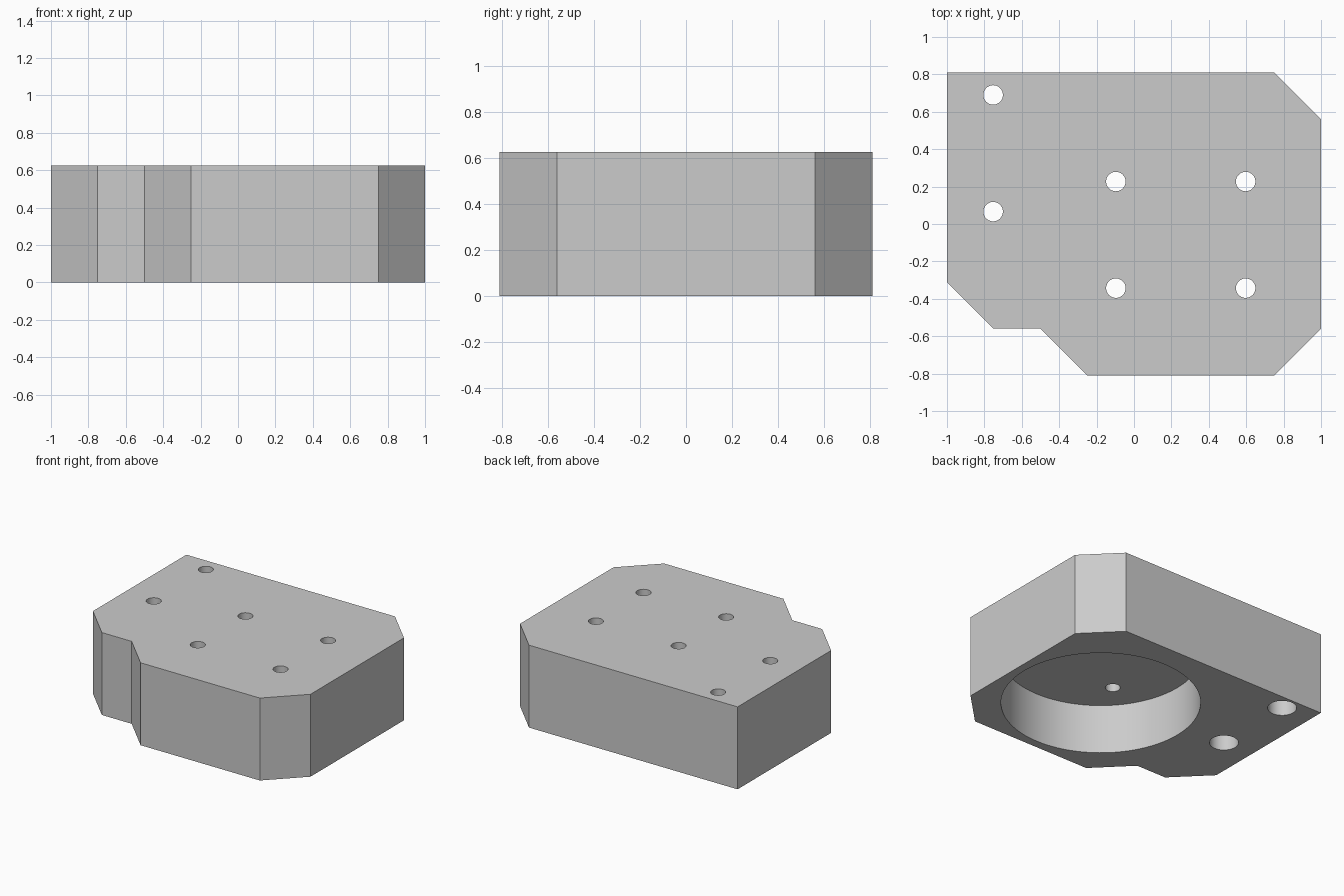
import bpy
import bmesh
import math

cube = bpy.data.objects.get("Cube")
if cube:
    bpy.data.objects.remove(cube, do_unlink=True)

HEIGHT = 0.625
POCKET_DEPTH = 0.375

grey = bpy.data.materials.new("plain_grey")
grey.use_nodes = True
grey.diffuse_color = (0.6, 0.6, 0.6, 1)
grey.node_tree.nodes["Principled BSDF"].inputs["Base Color"].default_value = (0.6, 0.6, 0.6, 1)


def extrude_outline(name, points, bottom, top):
    """Solid prism made from an outline in plan."""
    bm = bmesh.new()
    face = bm.faces.new([bm.verts.new((x, y, bottom)) for x, y in points])
    grown = bmesh.ops.extrude_face_region(bm, geom=[face])["geom"]
    verts = [g for g in grown if isinstance(g, bmesh.types.BMVert)]
    bmesh.ops.translate(bm, verts=verts, vec=(0, 0, top - bottom))
    bmesh.ops.recalc_face_normals(bm, faces=bm.faces)
    mesh = bpy.data.meshes.new(name)
    bm.to_mesh(mesh)
    bm.free()
    mesh.materials.append(grey)
    obj = bpy.data.objects.new(name, mesh)
    bpy.context.collection.objects.link(obj)
    return obj


def drill(body, x, y, radius, bottom, top, sides=48):
    """Cut a round hole in the body, then drop the cutter."""
    ring = [(x + radius * math.cos(math.tau * i / sides),
             y + radius * math.sin(math.tau * i / sides)) for i in range(sides)]
    cutter = extrude_outline("hole_cutter", ring, bottom, top)
    cutter.hide_render = True
    mod = body.modifiers.new("hole", "BOOLEAN")
    mod.operation = "DIFFERENCE"
    mod.solver = "EXACT"
    mod.object = cutter
    bpy.ops.object.modifier_apply(modifier=mod.name)
    bpy.data.objects.remove(cutter, do_unlink=True)


# Block with clipped corners and a stepped front left edge
outline = [(-1, 0.81), (-1, -0.31), (-0.75, -0.56), (-0.5, -0.56), (-0.25, -0.81),
           (0.75, -0.81), (1, -0.56), (1, 0.56), (0.75, 0.81)]
block = extrude_outline("mounting_block", outline, 0, HEIGHT)
bpy.context.view_layer.objects.active = block
block.select_set(True)

# Large round pocket in the underside
px, py = 0.25, -0.058
drill(block, px, py, 0.6875, -0.1, POCKET_DEPTH, 128)

# Four screw holes through the pocket roof
for sx in (-1, 1):
    for sy in (-1, 1):
        drill(block, px + sx * 0.347, py + sy * 0.285, 0.052, 0.3, HEIGHT + 0.1)

# Two side holes, widened from below
for y in (0.69, 0.066):
    drill(block, -0.753, y, 0.1, -0.1, POCKET_DEPTH)
    drill(block, -0.753, y, 0.052, 0.3, HEIGHT + 0.1)

bpy.ops.object.shade_smooth_by_angle(angle=math.radians(30))
